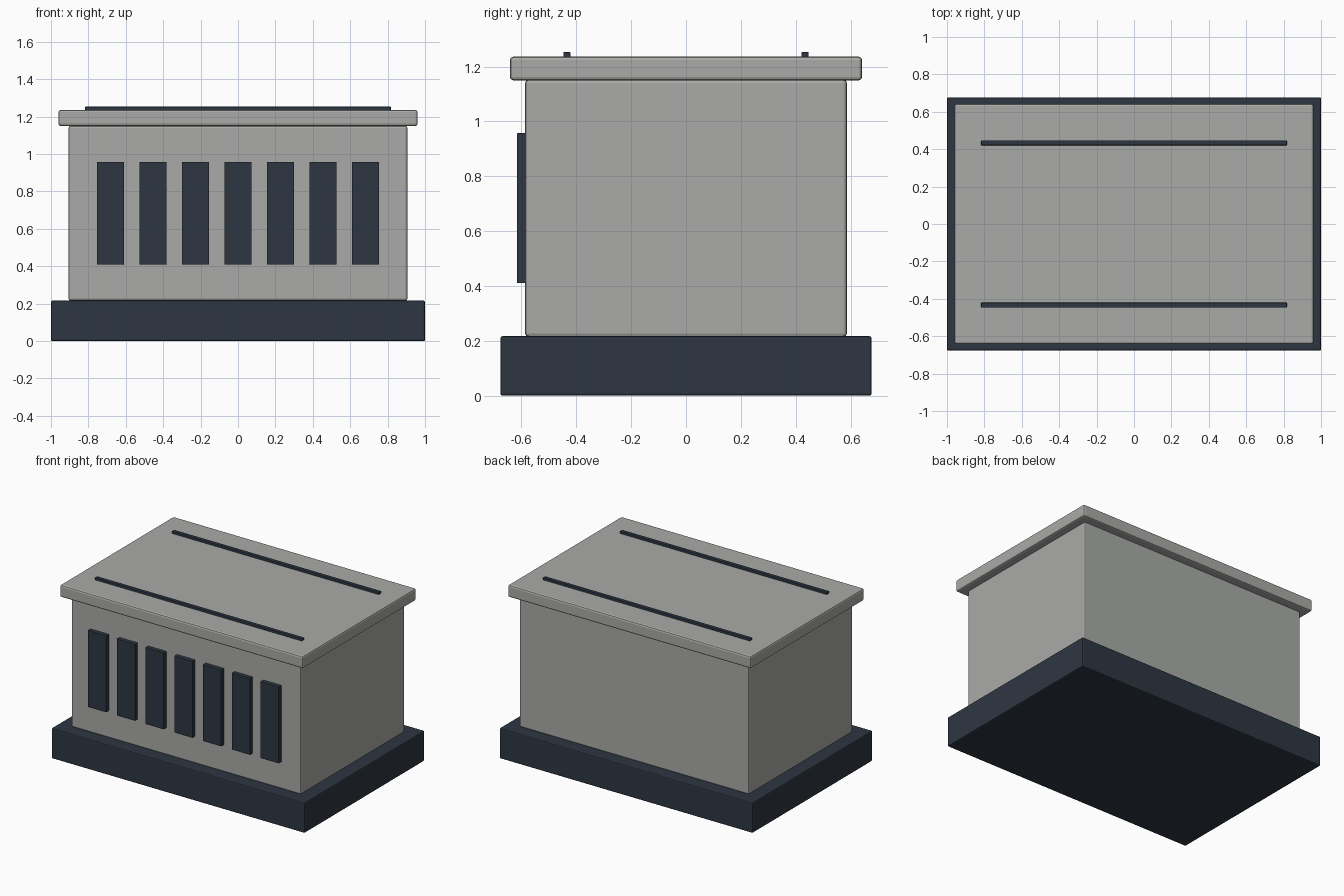
import bpy
import bmesh
from mathutils import Vector

if "Cube" in bpy.data.objects:
    bpy.data.objects.remove(bpy.data.objects["Cube"], do_unlink=True)


def make_material(name, color):
    mat = bpy.data.materials.new(name)
    mat.use_nodes = True
    mat.diffuse_color = color
    mat.node_tree.nodes["Principled BSDF"].inputs["Base Color"].default_value = color
    return mat


concrete = make_material("warm_grey", (0.40, 0.41, 0.39, 1))
slate = make_material("dark_slate", (0.027, 0.037, 0.054, 1))


def box(name, low, high, mat, bevel):
    """Box between two corners with softly rounded edges."""
    low, high = Vector(low), Vector(high)
    mesh = bpy.data.meshes.new(name)
    bm = bmesh.new()
    bmesh.ops.create_cube(bm, size=1)
    bmesh.ops.scale(bm, vec=high - low, verts=bm.verts)
    bmesh.ops.translate(bm, vec=(low + high) / 2, verts=bm.verts)
    bm.to_mesh(mesh)
    bm.free()
    mesh.materials.append(mat)
    obj = bpy.data.objects.new(name, mesh)
    bpy.context.collection.objects.link(obj)
    if bevel:
        mod = obj.modifiers.new("rounded_edges", "BEVEL")
        mod.width = bevel
        mod.segments = 2
    return obj


def slab(name, half_x, half_y, bottom, top, mat, bevel):
    return box(name, (-half_x, -half_y, bottom), (half_x, half_y, top), mat, bevel)


# Main stacked volumes
slab("base_plinth", 1.0, 0.677, 0, 0.217, slate, 0.008)
slab("cabinet_body", 0.906, 0.587, 0.215, 1.152, concrete, 0.012)
slab("roof_slab", 0.96, 0.642, 1.15, 1.236, concrete, 0.012)

# Row of vertical vent panels on the front
for i in range(7):
    x = (i - 3) * 0.2273
    box(f"front_vent_{i + 1}", (x - 0.072, -0.617, 0.41), (x + 0.072, -0.58, 0.957), slate, 0.002)

# Long rails on the roof
for side, y in (("front", -0.434), ("back", 0.434)):
    box(f"{side}_roof_rail", (-0.817, y - 0.013, 1.23), (0.817, y + 0.013, 1.253), slate, 0.003)
